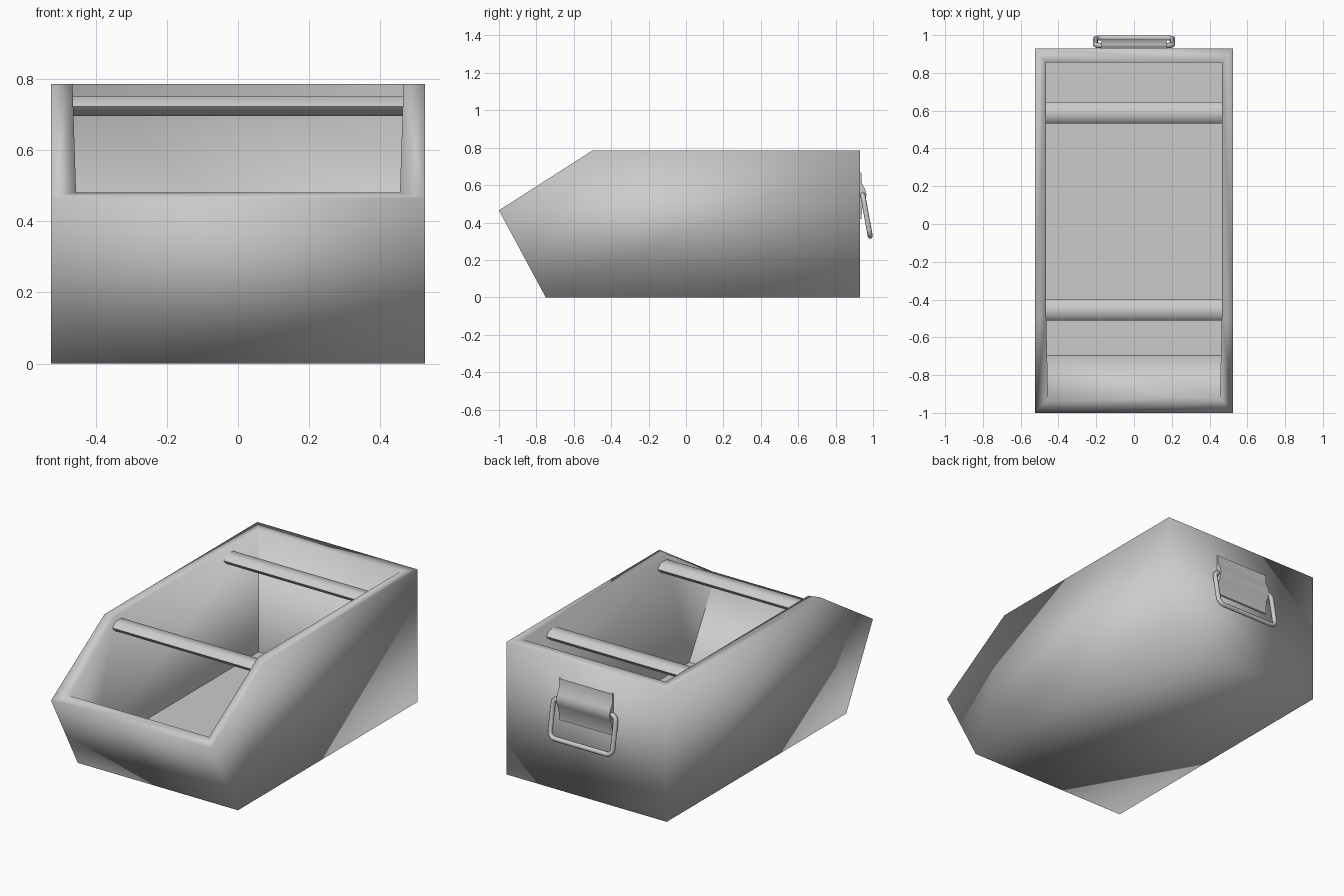
import bpy, bmesh, math
from mathutils import Vector

cube = bpy.data.objects.get("Cube")
if cube:
    bpy.data.objects.remove(cube, do_unlink=True)

metal = bpy.data.materials.new("grey_metal")
metal.use_nodes = True
GREY = (0.6, 0.6, 0.6, 1)
metal.diffuse_color = GREY
metal.node_tree.nodes["Principled BSDF"].inputs["Base Color"].default_value = GREY


def finish(name, bm, angle=None):
    """Turn a bmesh into a smooth shaded object; angle keeps sharper edges hard."""
    bmesh.ops.recalc_face_normals(bm, faces=bm.faces)
    for f in bm.faces:
        f.smooth = True
    if angle:
        for e in bm.edges:
            if len(e.link_faces) == 2 and e.calc_face_angle() > math.radians(angle):
                e.smooth = False
    mesh = bpy.data.meshes.new(name)
    bm.to_mesh(mesh)
    bm.free()
    mesh.materials.append(metal)
    obj = bpy.data.objects.new(name, mesh)
    bpy.context.collection.objects.link(obj)
    return obj


def prism(name, profile, half, angle):
    """Extrude a (y, z) profile across the width."""
    bm = bmesh.new()
    a, b = [[bm.verts.new((s * half, y, z)) for y, z in profile] for s in (-1, 1)]
    n = len(profile)
    for i in range(n):
        j = (i + 1) % n
        bm.faces.new((a[i], a[j], b[j], b[i]))
    bm.faces.new(a)
    bm.faces.new(b)
    return finish(name, bm, angle)


# Open bin: outer and inner shells, joined along the rim.
# Profile order: front lip, slope top, back top, back bottom, front bottom
outer = [(-1, .465), (-.5, .785), (.93, .785), (.93, 0), (-.75, 0)]
inner = [(-.92, .48), (-.48, .785), (.855, .785), (.855, .06), (-.695, .06)]
inner_half = [.455, .465, .465, .465, .465]
bm = bmesh.new()
out = [[bm.verts.new((s * .525, y, z)) for y, z in outer] for s in (-1, 1)]
inn = [[bm.verts.new((s * h, y, z)) for (y, z), h in zip(inner, inner_half)]
       for s in (-1, 1)]
inner_faces = []
for shell in (out, inn):
    left, right = shell
    made = [bm.faces.new(left), bm.faces.new(right)]
    for i, j in ((2, 3), (3, 4), (4, 0)):        # back, floor, front
        made.append(bm.faces.new((left[i], left[j], right[j], right[i])))
    if shell is inn:
        inner_faces = made
for o, n in zip(out, inn):                       # side rims
    for i in (0, 1):
        bm.faces.new((o[i], o[i + 1], n[i + 1], n[i]))
for i in (0, 2):                                 # lip and back rim
    bm.faces.new((out[0][i], out[1][i], inn[1][i], inn[0][i]))
for e in bm.edges:                               # crisp inside corners
    if all(f in inner_faces for f in e.link_faces):
        e.smooth = False
finish("bin_body", bm)

# Two cross bars between the side walls
for name, y in (("front_bar", -.455), ("back_bar", .587)):
    section = [(y + dy, .7225 + dz) for dy, dz in
               ((-.055, 0), (-.03, .0275), (.03, .0275),
                (.055, 0), (.03, -.0275), (-.03, -.0275))]
    prism(name, section, .466, 75)

# Bent clip that holds the pull ring on the back
clip = [(.925, .67), (.937, .665), (.94, .61), (.957, .58), (.965, .55),
        (.957, .515), (.943, .49), (.937, .42), (.925, .415)]
prism("handle_clip", clip, .175, 60)

# Pull ring: rounded rectangle tube, hanging slightly outward
top, bottom = Vector((0, .945, .548)), Vector((0, .985, .327))
down = bottom - top
height, radius, half = down.length, .035, .205
down.normalize()
curve = bpy.data.curves.new("pull_ring", "CURVE")
curve.dimensions = "3D"
curve.bevel_depth = .014
curve.bevel_resolution = 2
path = []
for cx, cd, start in ((1, 1, 0), (-1, 1, 90), (-1, 0, 180), (1, 0, 270)):
    for k in range(5):
        t = math.radians(start + k * 22.5)
        x = cx * (half - radius) + radius * math.cos(t)
        d = (height - radius if cd else radius) + radius * math.sin(t)
        path.append(Vector((x, 0, 0)) + top + down * d)
spline = curve.splines.new("POLY")
spline.points.add(len(path) - 1)
for p, co in zip(spline.points, path):
    p.co = (*co, 1)
spline.use_cyclic_u = True
spline.use_smooth = True
curve.materials.append(metal)
ring = bpy.data.objects.new("pull_ring", curve)
bpy.context.collection.objects.link(ring)
